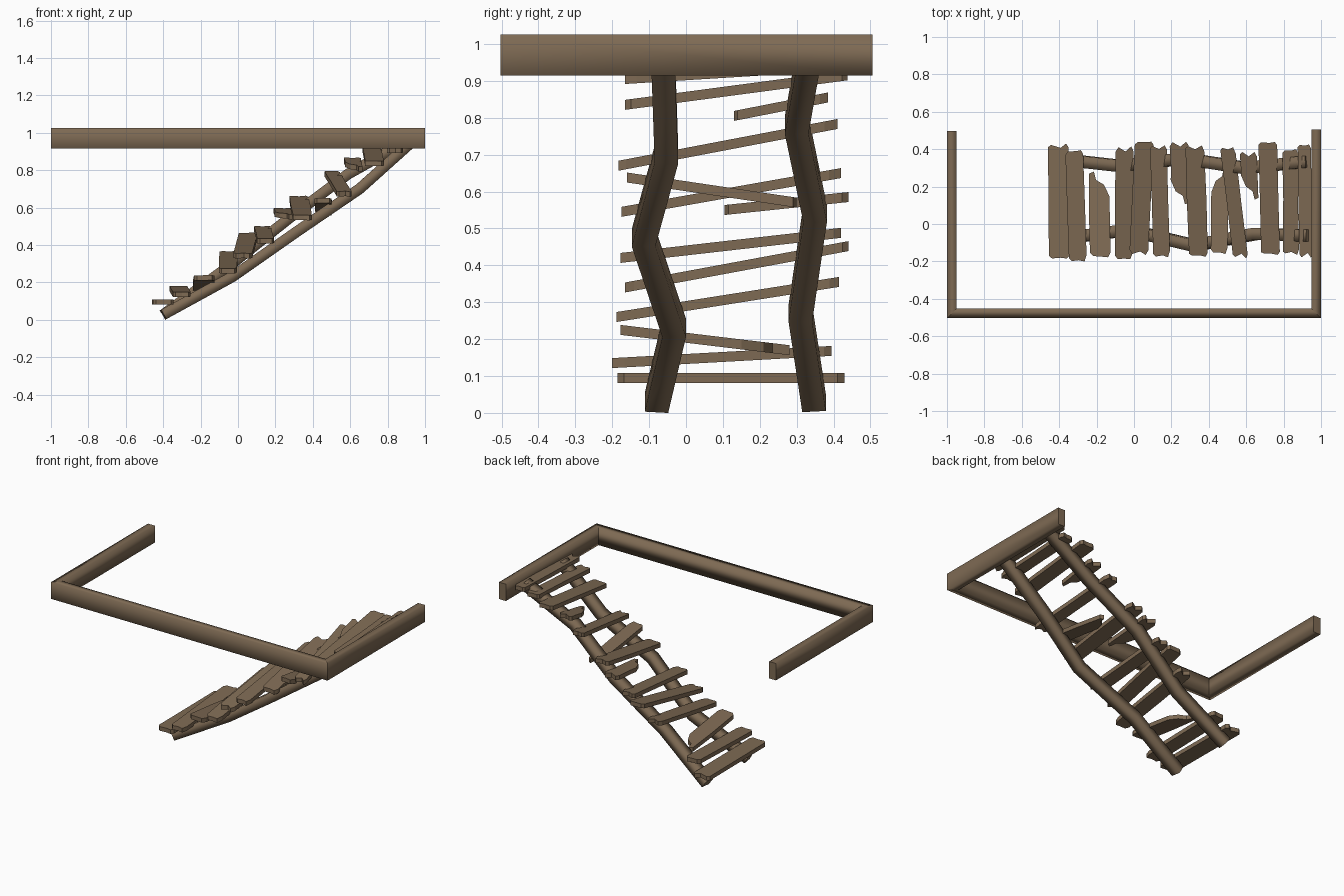
import bpy, bmesh, random
from mathutils import Vector

if "Cube" in bpy.data.objects:
    bpy.data.objects.remove(bpy.data.objects["Cube"])

random.seed(4)

wood = bpy.data.materials.new("weathered_brown_wood")
wood.diffuse_color = (0.21, 0.145, 0.088, 1)
wood.use_nodes = True
wood.node_tree.nodes["Principled BSDF"].inputs["Base Color"].default_value = wood.diffuse_color


def finish(name, bm):
    bmesh.ops.recalc_face_normals(bm, faces=bm.faces)
    me = bpy.data.meshes.new(name)
    bm.to_mesh(me)
    bm.free()
    me.materials.append(wood)
    ob = bpy.data.objects.new(name, me)
    bpy.context.collection.objects.link(ob)
    return ob


def loft(name, rings):
    """Skin four-point rings into a bar with soft sides and flat end caps."""
    bm = bmesh.new()
    vs = [[bm.verts.new(p) for p in r] for r in rings]
    for a, b in zip(vs, vs[1:]):
        for i in range(4):
            f = bm.faces.new((a[i], a[(i + 1) % 4], b[(i + 1) % 4], b[i]))
            f.smooth = True
    bm.faces.new(vs[0])
    bm.faces.new(vs[-1])
    return finish(name, bm)


# Mitred landing frame: three beams, (outer, inner) corners in plan
Z0, Z1 = 0.915, 1.025
corners = [((-1, 0.498), (-0.95, 0.498)), ((-1, -0.503), (-0.95, -0.453)),
           ((1, -0.503), (0.95, -0.453)), ((1, 0.505), (0.95, 0.505))]


def beam_ring(c):
    (ox, oy), (ix, iy) = c
    return [(ox, oy, Z0), (ix, iy, Z0), (ix, iy, Z1), (ox, oy, Z1)]


for name, a, b in zip(("left_beam", "front_beam", "right_beam"), corners, corners[1:]):
    loft(name, [beam_ring(a), beam_ring(b)])


# Crooked stringer poles with a square section
def pole(name, pts, half_w=0.032, half_h=0.029):
    pts = [Vector(p) for p in pts]
    rings = []
    for i, p in enumerate(pts):
        t = (pts[min(i + 1, len(pts) - 1)] - pts[max(i - 1, 0)]).normalized()
        side = Vector((0, 1, 0))
        side = (side - t * side.dot(t)).normalized()
        up = t.cross(side)
        rings.append([p + side * half_w * a + up * half_h * b
                      for a, b in ((-1, -1), (1, -1), (1, 1), (-1, 1))])
    loft(name, rings)


pole("front_stringer", [(-0.40, -0.08, 0.027), (-0.03, -0.032, 0.23), (0.32, -0.115, 0.475),
                        (0.65, -0.053, 0.70), (0.94, -0.062, 0.96)])
pole("back_stringer", [(-0.40, 0.347, 0.027), (-0.07, 0.31, 0.27), (0.27, 0.35, 0.54),
                       (0.59, 0.30, 0.78), (0.93, 0.333, 0.97)])


# Ragged treads: an outline between two end points, extruded to board thickness
def end_points(w, tip, y_end, d):
    """Left-to-right (x offset, y) points of one end; tip = side of a broken point."""
    h = w / 2
    if tip:
        e = [(-tip * h, y_end - d * 0.13), (-tip * h * 0.5, y_end - d * 0.07),
             (tip * h * 0.25, y_end - d * 0.045), (tip * h * 0.45, y_end),
             (tip * h * 0.9, y_end - d * 0.01)]
        return e if tip > 0 else e[::-1]
    j = random.uniform
    return [(-h, y_end - d * j(0.012, 0.03)), (-h * 0.7, y_end - d * j(0, 0.008)),
            (h * j(0, 0.3), y_end - d * j(0.0, 0.03)), (h * 0.75, y_end),
            (h, y_end - d * j(0.015, 0.035))]


def tread(i, x0, x1, y0, y1, z0, z1, w, tip_lo=0, tip_hi=0, thick=0.027):
    lo = end_points(w, tip_lo, y0, -1)
    hi = end_points(w, tip_hi, y1, 1)
    ym = (y0 + y1) / 2
    waist = random.uniform(0.92, 1.06) * w / 2
    outline = lo + [(waist, ym)] + hi[::-1] + [(-waist, ym + 0.02)]
    bm = bmesh.new()
    rows = []
    for dz in (-thick / 2, thick / 2):
        row = []
        for x, y in outline:
            k = (y - y0) / (y1 - y0)
            row.append(bm.verts.new((x0 + (x1 - x0) * k + x, y, z0 + (z1 - z0) * k + dz)))
        rows.append(row)
    n = len(outline)
    bm.faces.new(rows[0][::-1])
    bm.faces.new(rows[1])
    for a in range(n):
        b = (a + 1) % n
        bm.faces.new((rows[0][a], rows[0][b], rows[1][b], rows[1][a]))
    finish(f"tread_{i:02d}", bm)


# x at near end, x at far end, near y, far y, near z, far z, width, broken ends
treads = [
    (-0.40, -0.405, -0.185, 0.43, 0.095, 0.095, 0.11),
    (-0.30, -0.32, -0.20, 0.395, 0.135, 0.168, 0.095),
    (-0.18, -0.19, -0.178, 0.28, 0.225, 0.17, 0.11, 0, -1),
    (-0.055, -0.05, -0.188, 0.415, 0.26, 0.355, 0.095),
    (0.025, 0.055, -0.165, 0.44, 0.34, 0.452, 0.10),
    (0.148, 0.13, -0.178, 0.42, 0.42, 0.488, 0.09),
    (0.25, 0.24, 0.105, 0.44, 0.55, 0.585, 0.10, 1, 0),
    (0.345, 0.325, -0.175, 0.42, 0.545, 0.65, 0.10),
    (0.455, 0.46, -0.16, 0.30, 0.638, 0.57, 0.09, 0, 1),
    (0.57, 0.50, -0.183, 0.41, 0.67, 0.783, 0.08),
    (0.625, 0.61, 0.13, 0.385, 0.805, 0.855, 0.09, 1, 0),
    (0.73, 0.715, -0.165, 0.438, 0.835, 0.915, 0.10),
    (0.84, 0.835, -0.165, 0.40, 0.905, 0.94, 0.085),
    (0.92, 0.91, -0.18, 0.425, 0.95, 0.975, 0.07),
]
for i, t in enumerate(treads, 1):
    tread(i, *t)
